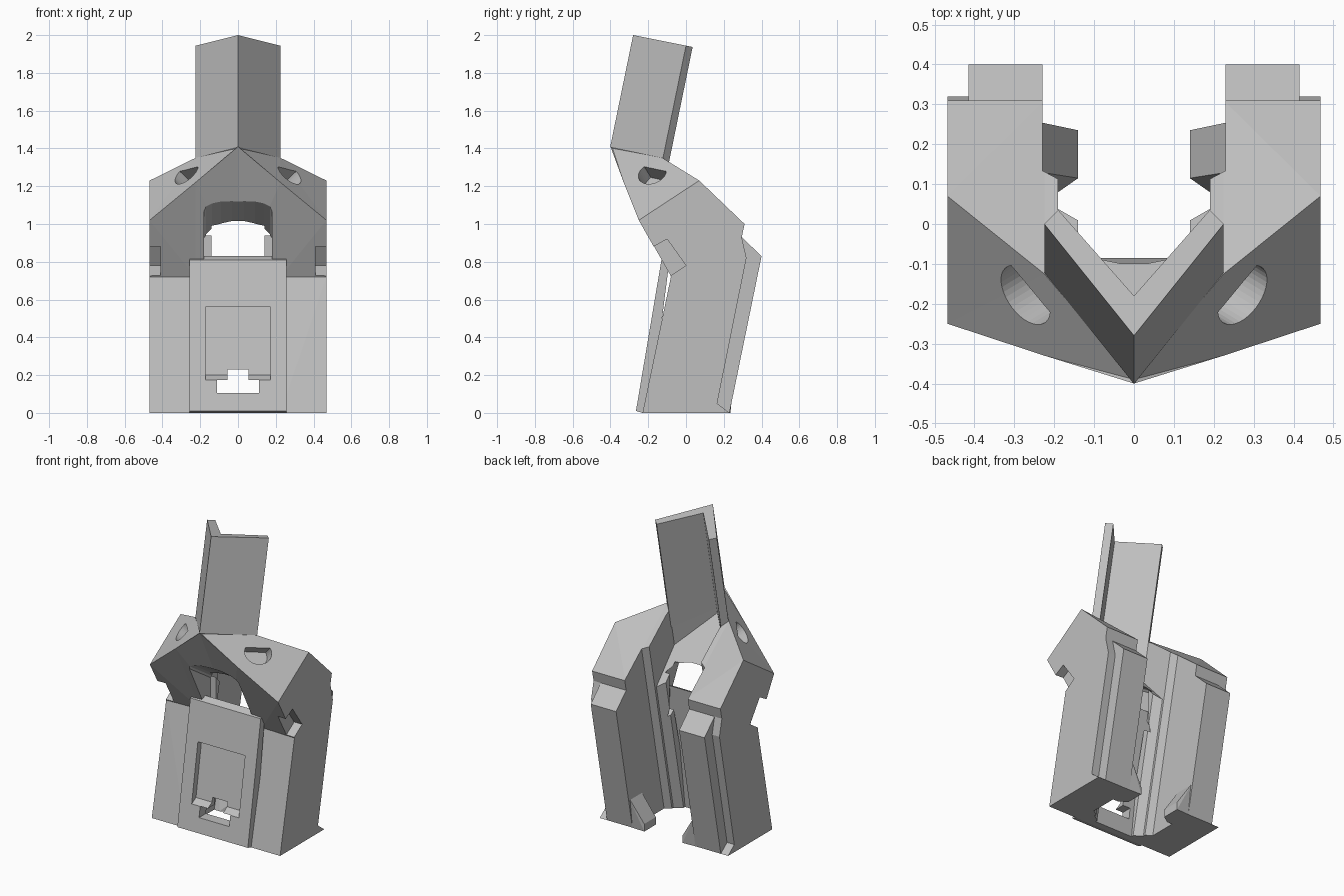
import bpy, bmesh, math
from mathutils import Vector

cube = bpy.data.objects.get("Cube")
if cube:
    bpy.data.objects.remove(cube, do_unlink=True)

grey = bpy.data.materials.new("plain_grey")
grey.use_nodes = True
COLOUR = (0.52, 0.52, 0.52, 1)
grey.diffuse_color = COLOUR
grey.node_tree.nodes["Principled BSDF"].inputs["Base Color"].default_value = COLOUR

LEAN = 0.205  # backward lean of the whole body, y per unit of z


def add(name, bm):
    bmesh.ops.recalc_face_normals(bm, faces=bm.faces)
    mesh = bpy.data.meshes.new(name)
    bm.to_mesh(mesh)
    bm.free()
    mesh.materials.append(grey)
    obj = bpy.data.objects.new(name, mesh)
    bpy.context.collection.objects.link(obj)
    return obj


def loft(name, rings):
    """Closed solid through rings with equal numbers of points."""
    bm = bmesh.new()
    loops = [[bm.verts.new(p) for p in ring] for ring in rings]
    for a, b in zip(loops, loops[1:]):
        for i in range(len(a)):
            j = (i + 1) % len(a)
            bm.faces.new((a[i], a[j], b[j], b[i]))
    bm.faces.new(loops[0])
    bm.faces.new(loops[-1])
    bmesh.ops.recalc_face_normals(bm, faces=bm.faces)
    bmesh.ops.triangulate(bm, faces=bm.faces)
    return add(name, bm)


def side_prism(name, x0, x1, profile):
    return loft(name, [[(x, y, z) for y, z in profile] for x in (x0, x1)])


def leaning_prism(name, plan, bottom, top):
    """Plan given at z = 0, extruded along the lean between two height rules."""
    rings = []
    for height in (bottom, top):
        rings.append([(x, y + LEAN * height(y), height(y)) for x, y in plan])
    return loft(name, rings)


def hull(name, points):
    bm = bmesh.new()
    for p in points:
        bm.verts.new(p)
    bmesh.ops.convex_hull(bm, input=bm.verts)
    return add(name, bm)


def mirrored(half):
    """Complete a symmetric plan from its +x half."""
    return half + [(-x, y) for x, y in reversed(half) if x > 0]


def carve(obj, cutters):
    for c in cutters:
        mod = obj.modifiers.new("cut", 'BOOLEAN')
        mod.operation, mod.solver, mod.object = 'DIFFERENCE', 'EXACT', c
    bpy.context.view_layer.update()
    deps = bpy.context.evaluated_depsgraph_get()
    mesh = bpy.data.meshes.new_from_object(obj.evaluated_get(deps))
    obj.modifiers.clear()
    obj.data = mesh


# Body: outer side, shoulder and centre sections
back = [(0.31, 1.0), (0.295, 0.93), (0.32, 0.82), (0.165, 0.05), (0.23, 0)]
outer = [(-0.23, 0), (-0.08, 0.72), (-0.25, 1.02), (0.07, 1.23)] + back
shoulder = [(-0.23, 0), (-0.07, 0.72), (-0.33, 1.22), (-0.125, 1.35)] + back
centre = [(-0.23, 0), (-0.06, 0.72), (-0.4, 1.41), (-0.39, 1.405)] + back
stations = [(-0.468, outer), (-0.225, shoulder), (0, centre),
            (0.225, shoulder), (0.468, outer)]
body = loft("body", [[(x, y, z) for y, z in prof] for x, prof in stations])

# Cutters for the open back channel and the trough behind the upright
channel = leaning_prism("channel_cutter", mirrored(
    [(0.14, -0.175), (0.19, -0.14), (0.19, -0.125), (0.23, -0.1), (0.23, 0.9)]),
    lambda y: -0.1, lambda y: 1.6)
slot = side_prism("slot_cutter", -0.14, 0.14,
                  [(-0.203, -0.1), (-0.085, 0.83), (-0.085, 1.0),
                   (0.3, 1.0), (0.3, -0.1)])


def trough_floor(y):
    return (1 - 1.1 * (y + 0.085)) / (1 + 1.1 * LEAN)


trough = leaning_prism("trough_cutter", mirrored(
    [(0, -0.586), (0.19, -0.37), (0.19, 0.3)]), trough_floor, lambda y: 2.2)

# Arched opening sloping down to the back
arch = [(0.18, 0.78), (0.18, 1.05)]
arch += [(0.18 * math.cos(a), 1.05 + 0.045 * math.sin(a))
         for a in (math.radians(d) for d in range(20, 161, 20))]
arch += [(-0.18, 1.05), (-0.18, 0.78)]
arch_cut = loft("arch_cutter", [[(x, y, z - 0.65 * (y + 0.22)) for x, z in arch]
                                for y in (-0.5, -0.03)])

# Small stepped hole near the foot of the front
holes = [side_prism("hole_cutter", -w, w, [(-0.5, lo), (-0.5, hi), (0, hi), (0, lo)])
         for w, lo, hi in ((0.11, 0.105, 0.175), (0.055, 0.17, 0.23))]
cutters = [channel, slot, trough, arch_cut] + holes

# D-shaped pockets on the sloping shoulders and notches in the front edges
u = Vector((0.225, 0.275, -0.06)).normalized()
n = Vector((0.66, -0.4, 0.64)).normalized()
w = u.cross(n).normalized()
if w.z > 0:
    w.negate()
middle = Vector((0.272, -0.178, 1.268))
for s in (1, -1):
    rings = []
    for depth in (0.08, -0.09):
        ring = []
        for d in range(-25, 206, 10):
            a = math.radians(d)
            p = middle + u * 0.085 * math.cos(a) + w * 0.072 * math.sin(a) + n * depth
            ring.append((s * p.x, p.y, p.z))
        rings.append(ring)
    cutters.append(loft("pocket_cutter", rings))
    cutters.append(side_prism("notch_cutter", s * 0.41, s * 0.5,
                              [(-0.2, 0.865), (-0.1, 0.92), (0, 0.78), (-0.1, 0.715)]))
carve(body, cutters)

# Front plate with a recessed panel
plate = side_prism("front_plate", -0.257, 0.257,
                   [(-0.265, 0.01), (-0.13, 0.81), (-0.085, 0.83),
                    (-0.19, 0), (-0.23, 0)])
recess = side_prism("recess_cutter", -0.172, 0.172,
                    [(-0.4, 0.17), (-0.235, 0.175), (-0.192, 0.2),
                     (-0.133, 0.56), (-0.4, 0.56)])
carve(plate, holes + [recess])
for c in cutters + [recess]:
    bpy.data.objects.remove(c, do_unlink=True)

# Upright V-shaped blade
top, bottom = [], []
for x, y, foot in ((0, -0.28, 1.41), (0.225, 0, 1.35), (0.19, 0.035, 1.2),
                   (0, -0.18, 1.3), (-0.19, 0.035, 1.2), (-0.225, 0, 1.35)):
    z = 2 - 0.2 * (y + 0.28)
    top.append((x, y, z))
    bottom.append((x, y - LEAN * (z - foot), foot))
loft("upright_blade", [bottom, top])

# Back rails and the flared lips at their feet
for s, side in ((1, "left"), (-1, "right")):
    side_prism(side + "_back_rail", s * 0.23, s * 0.415,
               [(0.1, 0), (0.23, 0), (0.4, 0.83), (0.295, 0.93), (0.2, 0.9)])
    lip = [(0.14, 0.115, 0), (0.14, 0.235, 0), (0.19, 0.08, 0), (0.24, 0.08, 0),
           (0.24, 0.23, 0), (0.14, 0.115, 0.05), (0.14, 0.235, 0.05),
           (0.235, 0.13, 0.2), (0.235, 0.255, 0.2)]
    hull(side + "_foot_lip", [(s * x, y, z) for x, y, z in lip])
